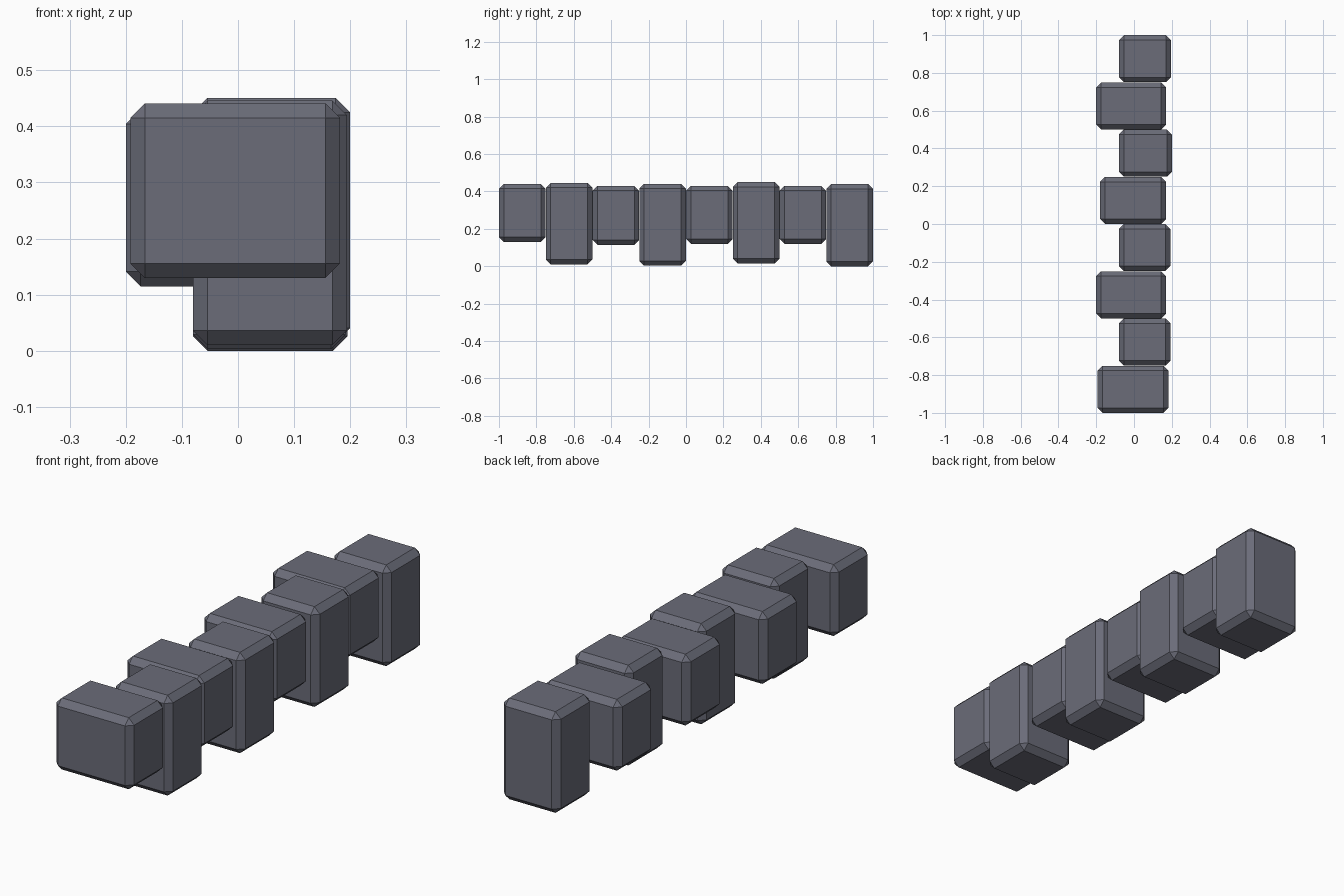
import bpy
import bmesh
from mathutils import Vector

cube = bpy.data.objects.get("Cube")
if cube:
    bpy.data.objects.remove(cube, do_unlink=True)

# Single stone colour
stone = bpy.data.materials.new("slate_grey")
stone.use_nodes = True
colour = (0.145, 0.15, 0.19, 1)
stone.diffuse_color = colour
shader = stone.node_tree.nodes["Principled BSDF"]
shader.inputs["Base Color"].default_value = colour
shader.inputs["Roughness"].default_value = 0.9

LENGTH = 0.25
CHAMFER = 0.026


def stone_block(name, x0, x1, y0, z0, z1):
    """Chamfered block, one course long in y."""
    size = Vector((x1 - x0, LENGTH - 0.001, z1 - z0))
    bm = bmesh.new()
    bmesh.ops.create_cube(bm, size=1)
    bmesh.ops.scale(bm, vec=size, verts=bm.verts)
    bmesh.ops.bevel(bm, geom=bm.edges[:], offset=CHAMFER, segments=1,
                    affect='EDGES', clamp_overlap=True)
    mesh = bpy.data.meshes.new(name)
    bm.to_mesh(mesh)
    bm.free()
    mesh.materials.append(stone)
    block = bpy.data.objects.new(name, mesh)
    block.location = ((x0 + x1) / 2, y0 + LENGTH / 2, (z0 + z1) / 2)
    bpy.context.collection.objects.link(block)


# Front to back: wide cap blocks alternate with tall narrow ones (x0, x1, z0, z1)
courses = [
    ("wide_block", -0.192, 0.182, 0.13, 0.441),
    ("tall_block", -0.08, 0.194, 0.01, 0.446),
    ("wide_block", -0.2, 0.17, 0.115, 0.43),
    ("tall_block", -0.08, 0.192, 0.003, 0.441),
    ("wide_block", -0.18, 0.17, 0.12, 0.43),
    ("tall_block", -0.08, 0.2, 0.015, 0.451),
    ("wide_block", -0.2, 0.17, 0.12, 0.43),
    ("tall_block", -0.08, 0.195, 0, 0.44),
]
for i, (name, x0, x1, z0, z1) in enumerate(courses):
    stone_block(f"{name}_{i + 1}", x0, x1, -1 + i * LENGTH, z0, z1)
